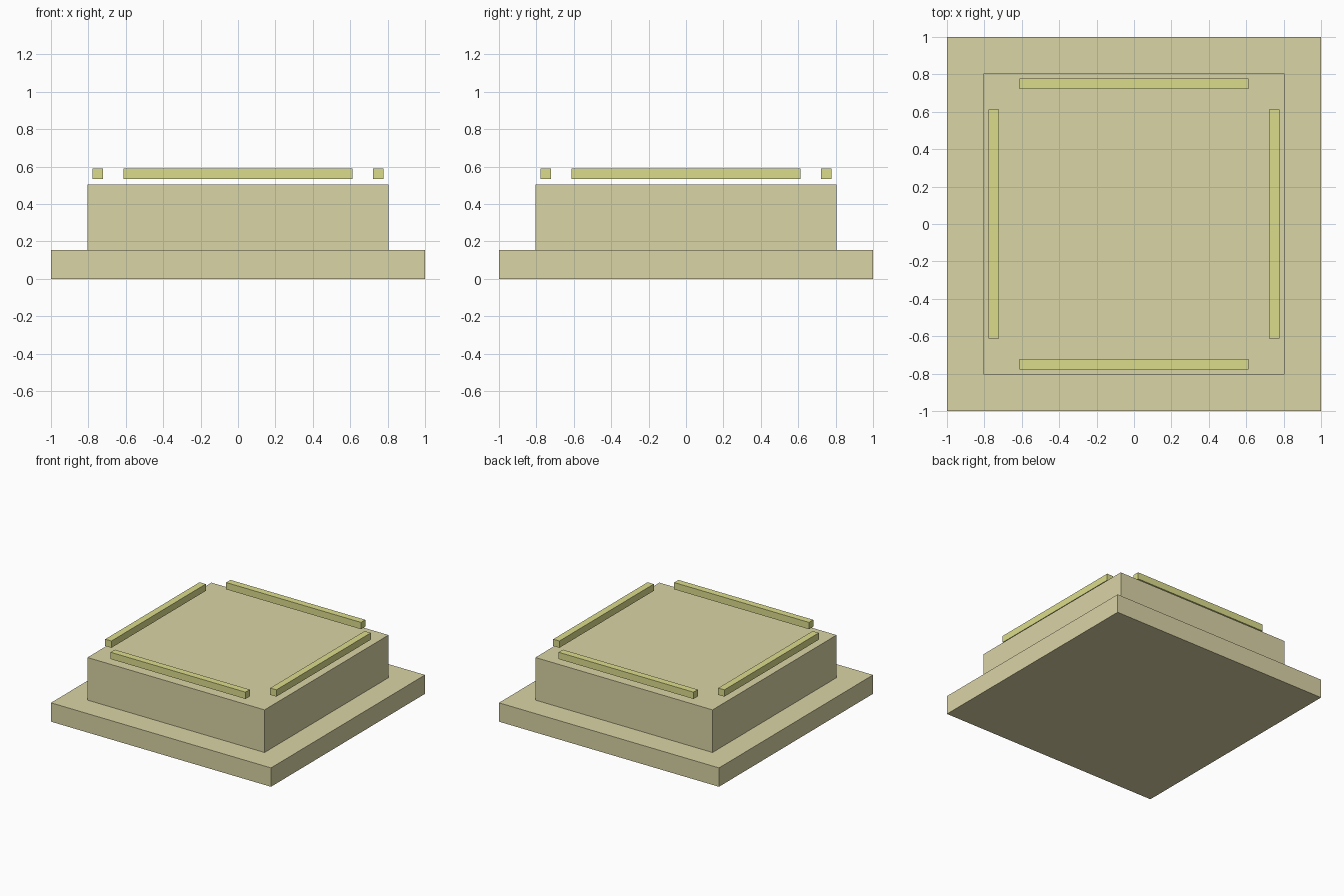
import bpy
from math import cos, sin, pi

if "Cube" in bpy.data.objects:
    bpy.data.objects.remove(bpy.data.objects["Cube"])


def material(name, rgb):
    mat = bpy.data.materials.new(name)
    mat.diffuse_color = (*rgb, 1.0)
    mat.use_nodes = True
    mat.node_tree.nodes["Principled BSDF"].inputs["Base Color"].default_value = mat.diffuse_color
    return mat


def box(name, size, z_bottom, mat, x=0.0, y=0.0, turn=0.0):
    """Box with real-size mesh, resting on z_bottom."""
    bpy.ops.mesh.primitive_cube_add(size=1, location=(x, y, z_bottom + size[2] / 2))
    obj = bpy.context.object
    obj.name = name
    obj.scale = size
    obj.rotation_euler.z = turn
    bpy.ops.object.transform_apply(location=False, rotation=True, scale=True)
    obj.data.materials.append(mat)
    return obj


stone = material("sandstone", (0.70, 0.66, 0.38))
trim = material("pale_yellow", (0.71, 0.72, 0.26))

# Stepped plinth
box("base_slab", (2.0, 2.0, 0.155), 0.0, stone)
box("upper_block", (1.61, 1.61, 0.35), 0.155, stone)

# Four trim bars hovering just above the top edges
for i, side in enumerate(("front", "right", "back", "left")):
    a = -pi / 2 + i * pi / 2
    box(f"{side}_trim_bar", (1.225, 0.056, 0.056), 0.533, trim,
        x=0.75 * cos(a), y=0.75 * sin(a), turn=a + pi / 2)
